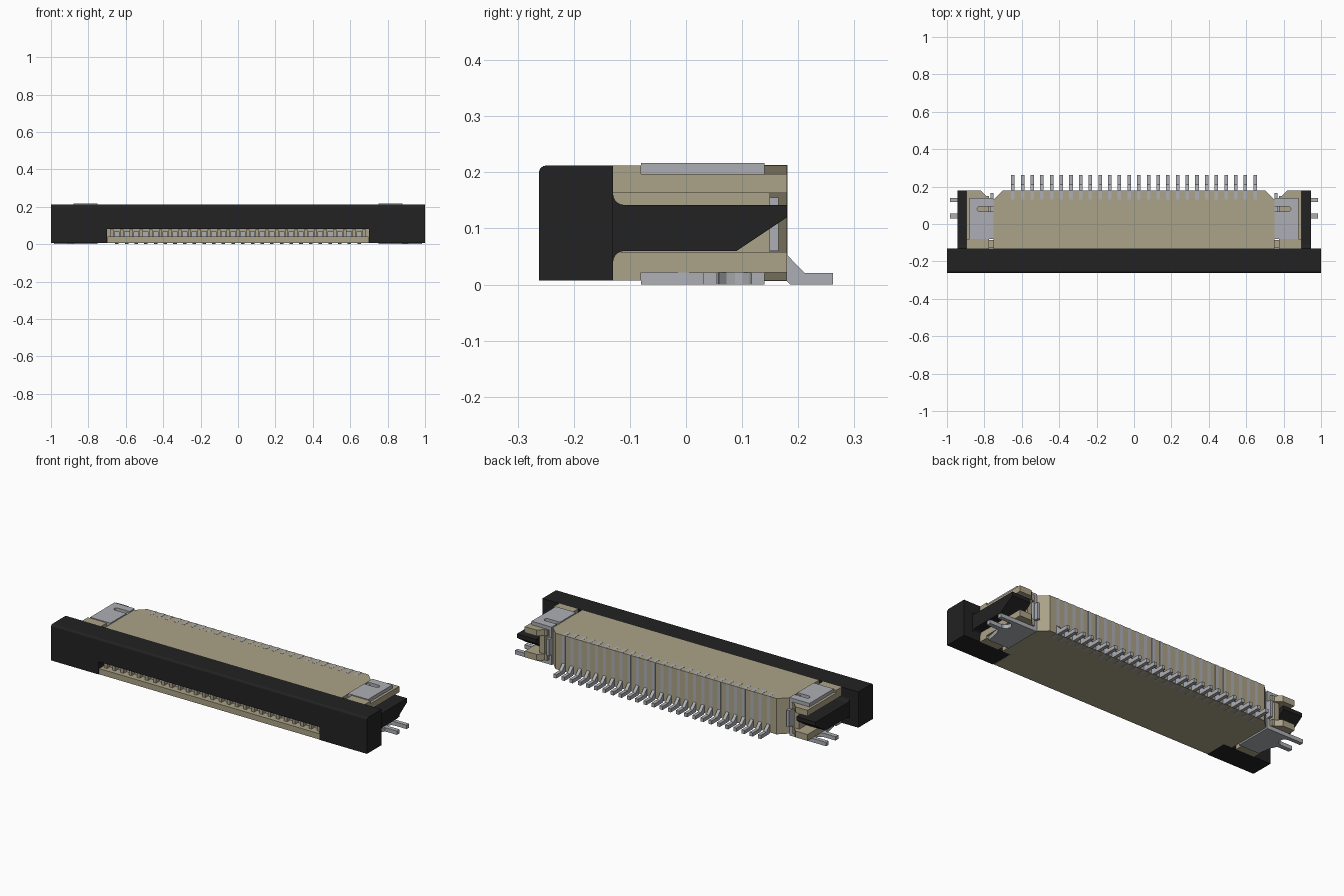
import bpy, bmesh, math
from mathutils import Vector

if "Cube" in bpy.data.objects:
    bpy.data.objects.remove(bpy.data.objects["Cube"])


def material(name, rgb):
    m = bpy.data.materials.new(name)
    m.diffuse_color = (*rgb, 1)
    m.use_nodes = True
    m.node_tree.nodes["Principled BSDF"].inputs["Base Color"].default_value = m.diffuse_color
    return m


BEIGE = material("beige plastic", (0.41, 0.36, 0.245))
BLACK = material("black plastic", (0.016, 0.016, 0.016))
METAL = material("tin grey metal", (0.42, 0.43, 0.46))


def prism(bm, pts, axis, a, b):
    """Extrude a closed outline along an axis from a to b."""
    def place(p, t):
        return {'x': (t, p[0], p[1]), 'y': (p[0], t, p[1]), 'z': (p[0], p[1], t)}[axis]
    face = bm.faces.new([bm.verts.new(place(p, a)) for p in pts])
    ext = bmesh.ops.extrude_face_region(bm, geom=[face])
    step = Vector(place((0, 0), b - a))
    bmesh.ops.translate(bm, vec=step, verts=[v for v in ext['geom'] if isinstance(v, bmesh.types.BMVert)])


def box(bm, x0, x1, y0, y1, z0, z1):
    prism(bm, [(x0, y0), (x1, y0), (x1, y1), (x0, y1)], 'z', z0, z1)


def finish(bm, name, mat, mirror=False):
    bmesh.ops.recalc_face_normals(bm, faces=bm.faces[:])
    me = bpy.data.meshes.new(name)
    bm.to_mesh(me)
    bm.free()
    me.materials.append(mat)
    ob = bpy.data.objects.new(name, me)
    bpy.context.collection.objects.link(ob)
    if mirror:
        m = ob.modifiers.new("mirror", 'MIRROR')
        m.use_mirror_merge = False
    return ob


def cut(ob, name, *dims):
    bm = bmesh.new()
    box(bm, *dims)
    c = finish(bm, name, ob.data.materials[0])
    c.hide_render = True
    c.hide_viewport = True
    m = ob.modifiers.new(name, 'BOOLEAN')
    m.operation = 'DIFFERENCE'
    m.solver = 'EXACT'
    m.object = c


def arc(cx, cy, r, a0, a1, n=5):
    return [(cx + r * math.cos(math.radians(a0 + (a1 - a0) * i / n)),
             cy + r * math.sin(math.radians(a0 + (a1 - a0) * i / n))) for i in range(n + 1)]


PINS = [(i - 12.5) * 0.0518 for i in range(26)]

# housing body: chamfered outline, front lip and cable cavity
half = [(0.698, -0.259), (0.698, -0.13), (0.75, -0.13), (0.75, 0.132), (0.70, 0.18)]
bm = bmesh.new()
prism(bm, half + [(-x, y) for x, y in reversed(half)], 'z', 0.007, 0.212)
body = finish(bm, "housing_body", BEIGE)
cut(body, "lip_cutter", -0.9, 0.9, -0.4, -0.13, 0.04, 0.4)
cut(body, "cavity_cutter", -0.68, 0.68, -0.3, 0.0, 0.04, 0.08)

# ribs between the contacts on the front lip
bm = bmesh.new()
for x in [p - 0.0259 for p in PINS] + [PINS[-1] + 0.0259]:
    box(bm, x - 0.009, x + 0.009, -0.235, -0.001, 0.039, 0.079)
finish(bm, "contact_ribs", BEIGE)

# contact beams inside the slot
bm = bmesh.new()
for x in PINS:
    box(bm, x - 0.0145, x + 0.0145, -0.21, -0.001, 0.039, 0.068)
finish(bm, "contact_beams", METAL)

# soldering pins with their rear strips
bm = bmesh.new()
pin = [(0.132, 0.2128), (0.181, 0.2128), (0.181, 0.052), (0.211, 0.021), (0.262, 0.021),
       (0.262, 0.0), (0.186, 0.0), (0.18, 0.006), (0.132, 0.006)]
for x in PINS:
    prism(bm, pin, 'x', x - 0.0095, x + 0.0095)
finish(bm, "solder_pins", METAL)

# actuator bar: bridge over the slot, rounded front edge, solid ends
bm = bmesh.new()
c = 0.012
front = arc(-0.262 + c, 0.212 - c, c, 90, 180, 4)
prism(bm, [(-0.13, 0.08), (-0.13, 0.212)] + front + [(-0.262, 0.08)], 'x', -0.7, 0.7)
prism(bm, [(-0.13, 0.007), (-0.13, 0.212)] + front + [(-0.262, 0.007)], 'x', -1.0, -0.7)
prism(bm, [(-0.13, 0.007), (-0.13, 0.212)] + front + [(-0.262, 0.007)], 'x', 0.7, 1.0)
finish(bm, "actuator_bar", BLACK)

# actuator arms with filleted root and slanted tip
bm = bmesh.new()
r = 0.02
arm = ([(-0.135, 0.142 + r)] + arc(-0.13 + r, 0.142 + r, r, 180, 270)
       + [(0.18, 0.142), (0.18, 0.12), (0.09, 0.06)]
       + arc(-0.13 + r, 0.06 - r, r, 90, 180) + [(-0.135, 0.06 - r)])
prism(bm, arm, 'x', 0.825, 0.945)
finish(bm, "actuator_arms", BLACK, True)

# housing ears: upper and lower guide plates joined by an inner web
bm = bmesh.new()
ear = [(0.775, -0.13), (0.895, -0.13), (0.895, 0.18), (0.82, 0.18), (0.79, 0.15), (0.775, 0.15)]
prism(bm, ear, 'z', 0.163, 0.197)
prism(bm, ear, 'z', 0.022, 0.058)
box(bm, 0.79, 0.822, -0.13, 0.15, 0.05, 0.17)
box(bm, 0.74, 0.80, -0.129, -0.085, 0.03, 0.19)
# raised front pads and tapered lead-ins
for z0, z1 in ((0.19, 0.212), (0.007, 0.03)):
    box(bm, 0.775, 0.895, -0.13, -0.08, z0, z1)
finish(bm, "housing_ears", BEIGE, True)

# metal hold-downs: slotted top plate, vertical web, pronged bottom plate
bm = bmesh.new()
slot = arc(0.825, 0.08, 0.014, 90, -90, 6)
top = [(0.752, 0.14), (0.752, 0.094)] + slot + [(0.752, 0.066), (0.752, -0.08), (0.88, -0.08), (0.88, 0.14)]
prism(bm, top, 'z', 0.197, 0.217)
bottom = [(0.752, 0.14), (0.752, -0.08), (0.88, -0.08), (0.895, 0.0), (0.91, 0.03), (0.985, 0.03),
          (0.985, 0.055), (0.91, 0.055)] + arc(0.91, 0.087, 0.03, 270, 90, 6) + [
          (0.985, 0.117), (0.985, 0.14)]
prism(bm, bottom, 'z', 0.0, 0.022)
box(bm, 0.752, 0.77, -0.07, 0.14, 0.01, 0.207)
box(bm, 0.752, 0.768, 0.13, 0.165, 0.06, 0.155)
finish(bm, "metal_hold_downs", METAL, True)
